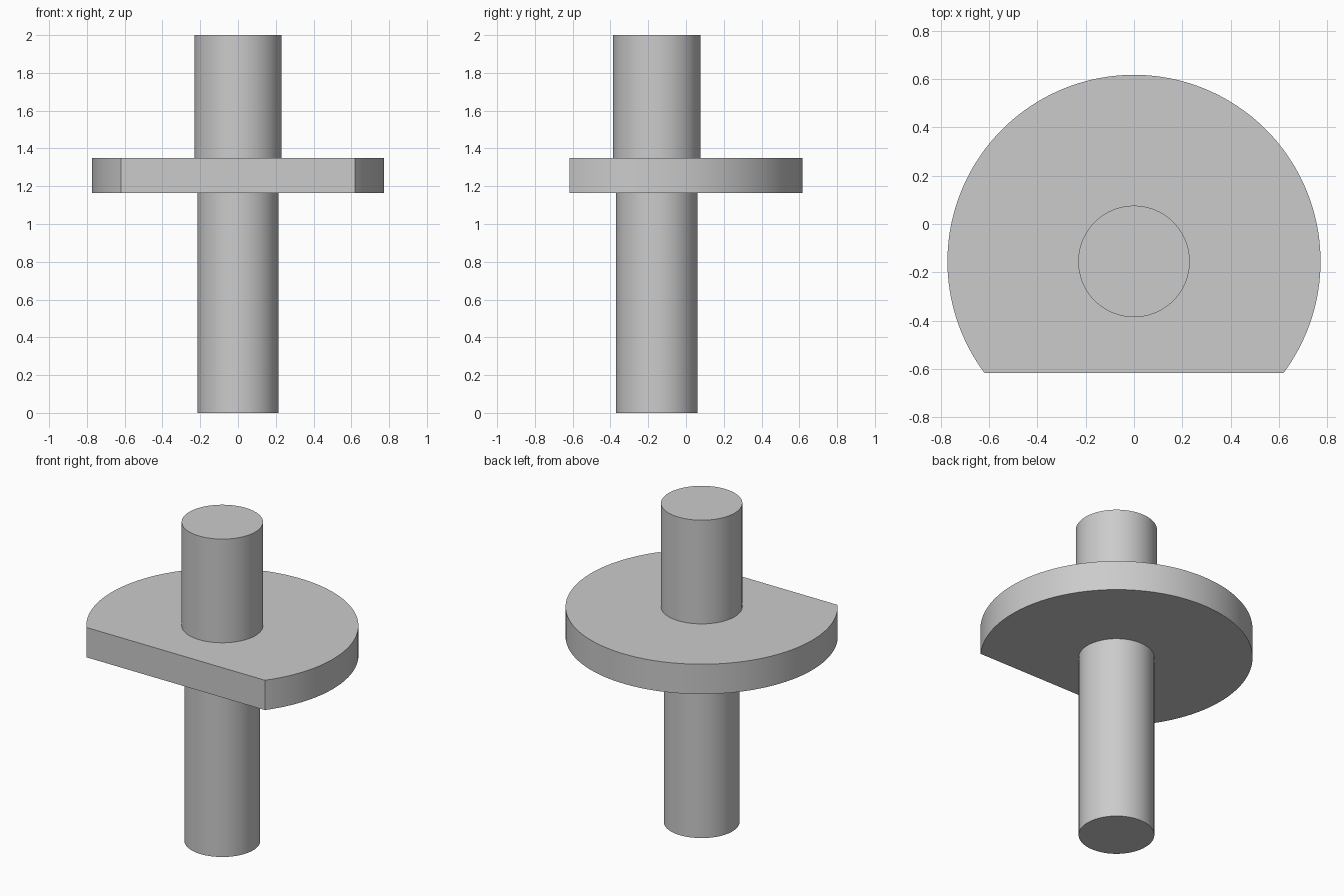
import bpy
import bmesh
import math

if "Cube" in bpy.data.objects:
    bpy.data.objects.remove(bpy.data.objects["Cube"], do_unlink=True)

AXIS_Y = -0.155
FLANGE_LOW, FLANGE_HIGH = 1.163, 1.35

steel = bpy.data.materials.new("plain grey")
steel.use_nodes = True
grey = (0.6, 0.6, 0.6, 1)
steel.diffuse_color = grey
steel.node_tree.nodes["Principled BSDF"].inputs["Base Color"].default_value = grey


def arc(radius, start, end, steps):
    """Points along an arc about the shaft axis."""
    return [(radius * math.cos(start + (end - start) * i / steps),
             AXIS_Y + radius * math.sin(start + (end - start) * i / steps))
            for i in range(steps + 1)]


def extruded(name, outline, low, high):
    """Solid made by raising a closed outline from low to high."""
    bm = bmesh.new()
    base = bm.faces.new([bm.verts.new((x, y, low)) for x, y in outline])
    raised = bmesh.ops.extrude_face_region(bm, geom=[base], use_keep_orig=True)
    top = [v for v in raised["geom"] if isinstance(v, bmesh.types.BMVert)]
    bmesh.ops.translate(bm, verts=top, vec=(0, 0, high - low))
    bmesh.ops.recalc_face_normals(bm, faces=bm.faces)
    mesh = bpy.data.meshes.new(name)
    bm.to_mesh(mesh)
    bm.free()
    mesh.materials.append(steel)
    obj = bpy.data.objects.new(name, mesh)
    bpy.context.collection.objects.link(obj)
    bpy.ops.object.select_all(action="DESELECT")
    obj.select_set(True)
    bpy.context.view_layer.objects.active = obj
    bpy.ops.object.shade_smooth_by_angle(angle=math.radians(30))
    return obj


# Lower and upper shafts, the upper one slightly thicker
extruded("lower_shaft", arc(0.215, 0, math.tau, 96)[:-1], 0, FLANGE_LOW)
extruded("upper_shaft", arc(0.231, 0, math.tau, 96)[:-1], FLANGE_HIGH, 2)

# Round flange with a flat cut across its front
radius, flat_distance = 0.773, 0.463
cut = math.asin(flat_distance / radius)
extruded("flange", arc(radius, -cut, math.pi + cut, 128), FLANGE_LOW, FLANGE_HIGH)
